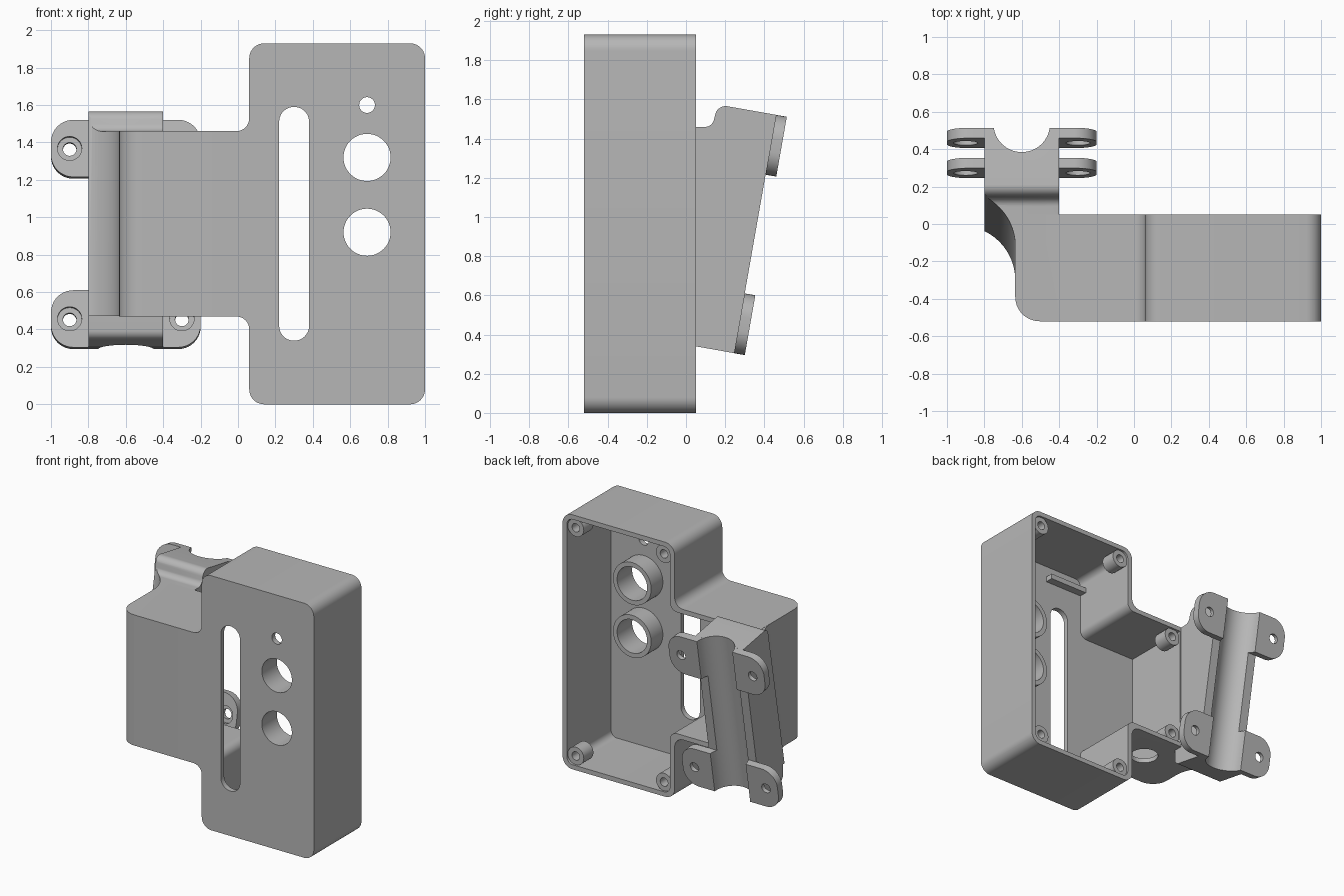
import bpy, bmesh, math
from mathutils import Matrix, Vector

if "Cube" in bpy.data.objects:
    bpy.data.objects.remove(bpy.data.objects["Cube"])

grey = bpy.data.materials.new("plain grey")
grey.use_nodes = True
COLOUR = (0.47, 0.47, 0.47, 1)
grey.diffuse_color = COLOUR
grey.node_tree.nodes["Principled BSDF"].inputs["Base Color"].default_value = COLOUR


def rounded(points, steps=10):
    """Outline from (a, b, radius) corners, each replaced by a fillet arc."""
    out = []
    for i, (a, b, r) in enumerate(points):
        p = Vector((a, b))
        if r == 0:
            out.append(p)
            continue
        d0 = (Vector(points[i - 1][:2]) - p).normalized()
        d1 = (Vector(points[(i + 1) % len(points)][:2]) - p).normalized()
        half = d0.angle(d1) / 2
        centre = p + (d0 + d1).normalized() * r / math.sin(half)
        v0 = p + d0 * r / math.tan(half) - centre
        v1 = p + d1 * r / math.tan(half) - centre
        sweep = math.pi - 2 * half
        for k in range(steps + 1):
            t = k / steps
            out.append(centre + (v0 * math.sin((1 - t) * sweep)
                                 + v1 * math.sin(t * sweep)) / math.sin(sweep))
    return out


def rect(a0, a1, b0, b1, r=0):
    return rounded([(a0, b0, r), (a1, b0, r), (a1, b1, r), (a0, b1, r)])


def circle(a, b, r, n=48):
    return [Vector((a + r * math.cos(k * math.tau / n), b + r * math.sin(k * math.tau / n)))
            for k in range(n)]


PLACE = {"x": lambda p, d: (d, p[0], p[1]),
         "y": lambda p, d: (p[0], d, p[1]),
         "z": lambda p, d: (p[0], p[1], d)}


def prism(name, outline, axis, start, end, matrix=None):
    """Solid made by extruding an outline along an axis."""
    bm = bmesh.new()
    low = [bm.verts.new(PLACE[axis](p, start)) for p in outline]
    high = [bm.verts.new(PLACE[axis](p, end)) for p in outline]
    bm.faces.new(low)
    bm.faces.new(high)
    for i in range(len(low)):
        bm.faces.new((low[i - 1], low[i], high[i], high[i - 1]))
    if matrix:
        bm.transform(matrix)
    bmesh.ops.recalc_face_normals(bm, faces=bm.faces)
    mesh = bpy.data.meshes.new(name)
    bm.to_mesh(mesh)
    bm.free()
    mesh.materials.append(grey)
    ob = bpy.data.objects.new(name, mesh)
    bpy.context.collection.objects.link(ob)
    return ob


def select(ob):
    bpy.ops.object.select_all(action="DESELECT")
    ob.select_set(True)
    bpy.context.view_layer.objects.active = ob


def carve(ob, cutters, operation="DIFFERENCE"):
    """Apply boolean cutters to an object and discard them."""
    select(ob)
    for c in cutters:
        c.hide_render = True
        mod = ob.modifiers.new("cut", "BOOLEAN")
        mod.operation, mod.solver, mod.object = operation, "EXACT", c
        bpy.ops.object.modifier_apply(modifier=mod.name)
        bpy.data.objects.remove(c)


def smooth(ob):
    select(ob)
    bpy.ops.object.shade_smooth_by_angle(angle=math.radians(30))


FRONT, BACK, INNER = -0.52, 0.05, -0.48


def housing_outline(left, x0, x1, z0, z1, w0, w1, outer, inner):
    """Tall box with a shorter wing on one side."""
    return rounded([(x0, z0, outer), (x1, z0, outer), (x1, z1, outer), (x0, z1, outer),
                    (x0, w1, inner), (left, w1, 0), (left, w0, 0), (x0, w0, inner)])


# Housing shell, open at the back
housing = prism("housing", housing_outline(-0.635, 0.06, 1, 0, 1.93, 0.47, 1.46, 0.08, 0.07),
                "y", FRONT, BACK)
plan = rounded([(-0.635, FRONT, 0.13), (1.1, FRONT, 0), (1.1, BACK, 0), (-0.635, BACK, 0)])
carve(housing, [prism("plan_cutter", plan, "z", -0.1, 2.1)], "INTERSECT")
cavity = housing_outline(-0.39, 0.1, 0.965, 0.035, 1.895, 0.505, 1.425, 0.05, 0.06)
carve(housing, [prism("cavity_cutter", cavity, "y", INNER, 0.2)])

# Openings in the front panel and the wing floor
SENSORS = (0.92, 1.32)
openings = [rect(0.22, 0.38, 0.34, 1.59, 0.0795), circle(0.69, 1.6, 0.042)]
openings += [circle(0.69, z, 0.126) for z in SENSORS]
carve(housing, [prism("opening_cutter", o, "y", -0.7, -0.4) for o in openings]
      + [prism("cable_cutter", circle(-0.28, -0.22, 0.1), "z", 0.4, 0.55)])
smooth(housing)

# Sleeves behind the round openings
for z in SENSORS:
    sleeve = prism("sensor_sleeve", circle(0.69, z, 0.16), "y", INNER - 0.01, -0.34)
    carve(sleeve, [prism("bore_cutter", circle(0.69, z, 0.126), "y", -0.7, 0)])
    smooth(sleeve)

# Screw posts around the open back
for x, zs in ((0.9, (0.1, 1.83)), (0.16, (0.1, 1.83)), (-0.33, (0.565, 1.365))):
    for z in zs:
        post = prism("screw_post", circle(x, z, 0.067, 32), "y", -0.08, 0.035)
        carve(post, [prism("screw_cutter", circle(x, z, 0.032, 24), "y", -0.06, 0.2)])
        smooth(post)

# Small shelf inside the front panel
prism("inner_shelf", rect(0.09, 0.42, 1.77, 1.81), "z", 0, 0.01).data.transform(Matrix())
shelf = bpy.data.objects["inner_shelf"]
bpy.data.objects.remove(shelf)
prism("inner_shelf", rect(0.09, 0.42, 1.77, 1.81), "y", INNER - 0.01, -0.42)

# Leaning frame of the tube clamp
LEAN = math.radians(10)
clamp = Matrix.Translation((0, 0.30, 0.295)) @ Matrix.Rotation(-LEAN, 4, "X")
MID = -0.6


def groove_cutter():
    return prism("groove_cutter", circle(MID, 0.018, 0.15, 64), "z", -0.5, 1.8, clamp)


# Clamp arm with its side flare
side = rounded([(-0.38, 0.471, 0), (-0.02, 0.471, 0), (-0.02, 0.352, 0.05),
                (0.246, 0.305, 0), (0.46, 1.521, 0), (0.16, 1.574, 0.055),
                (0.135, 1.459, 0.05), (-0.38, 1.459, 0)])
arm = prism("clamp_arm", side, "x", -0.8, -0.4)
R, CX, CY = 0.29, -0.925, -0.3
flare = [(CX + R * math.cos(k * math.pi / 48), CY + R * math.sin(k * math.pi / 48))
         for k in range(25)]
flare += [(-1.5, CY + R), (-1.5, -1.5), (CX + R, -1.5)]
shear = Matrix.Identity(4)
shear[1][2], shear[1][3] = 0.185, -0.185 * 0.47
carve(arm, [prism("flare_cutter", flare, "z", 0.3, 1.8, shear), groove_cutter()])
smooth(arm)

# Clamp ears with counterbored holes
for name, z in (("lower_ears", 0), ("upper_ears", 0.925)):
    ears = prism(name, rect(-1, -0.2, z, z + 0.31, 0.12), "y", -0.056, 0, clamp)
    cutters = [groove_cutter()]
    for x in (MID - 0.3, MID + 0.3):
        cutters.append(prism("hole_cutter", circle(x, z + 0.155, 0.036, 32),
                             "y", -0.2, 0.2, clamp))
        cutters.append(prism("counterbore_cutter", circle(x, z + 0.155, 0.065, 32),
                             "y", -0.2, -0.03, clamp))
    carve(ears, cutters)
    smooth(ears)
